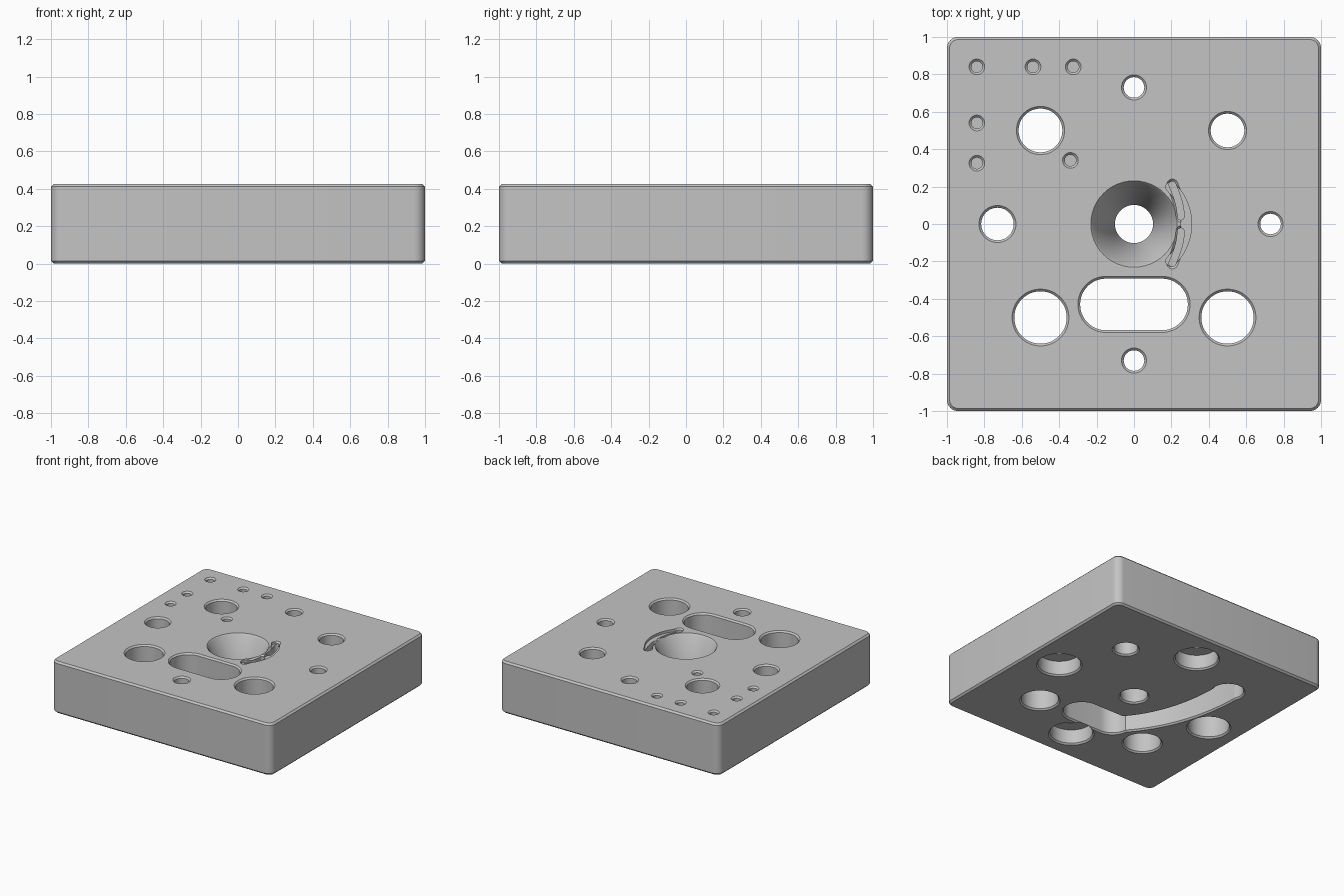
import bpy, bmesh
from math import sin, cos, pi, radians
from mathutils import Vector

old = bpy.data.objects.get("Cube")
if old:
    bpy.data.objects.remove(old, do_unlink=True)

H = 0.425      # plate height
C = 0.012      # chamfer on the holes
E = 0.01       # overshoot past the faces

steel = bpy.data.materials.new("machined grey")
steel.use_nodes = True
grey = (0.55, 0.55, 0.55, 1)
steel.diffuse_color = grey
steel.node_tree.nodes["Principled BSDF"].inputs["Base Color"].default_value = grey


def outline(path, r, n=24):
    """Outline of a path thickened by r with round ends; one point gives a circle."""
    pts = [Vector(p) for p in path]
    if len(pts) == 1:
        return [pts[0] + Vector((r * cos(pi * i / n), r * sin(pi * i / n))) for i in range(2 * n)]
    tan = [(pts[min(i + 1, len(pts) - 1)] - pts[max(i - 1, 0)]).normalized() for i in range(len(pts))]
    nor = [Vector((-t.y, t.x)) for t in tan]

    def cap(p, t, m):
        return [p + r * (t * sin(pi * i / n) + m * cos(pi * i / n)) for i in range(1, n)]

    left = [p + m * r for p, m in zip(pts, nor)]
    right = [p - m * r for p, m in zip(pts, nor)]
    return left + cap(pts[-1], tan[-1], nor[-1]) + right[::-1] + cap(pts[0], -tan[0], -nor[0])


def loft(name, rings):
    """Closed solid through rings given as (outline, z)."""
    bm = bmesh.new()
    rows = [[bm.verts.new((p.x, p.y, z)) for p in ring] for ring, z in rings]
    for a, b in zip(rows, rows[1:]):
        for i in range(len(a)):
            j = (i + 1) % len(a)
            bm.faces.new((a[i], a[j], b[j], b[i]))
    bm.faces.new(rows[0][::-1])
    bm.faces.new(rows[-1])
    bmesh.ops.recalc_face_normals(bm, faces=bm.faces[:])
    mesh = bpy.data.meshes.new(name)
    bm.to_mesh(mesh)
    bm.free()
    mesh.materials.append(steel)
    obj = bpy.data.objects.new(name, mesh)
    bpy.context.collection.objects.link(obj)
    return obj


def rounded_square(half, r, n=8):
    k = half - r
    pts = []
    for q, (sx, sy) in enumerate(((1, 1), (-1, 1), (-1, -1), (1, -1))):
        for i in range(n + 1):
            a = (q + i / n) * pi / 2
            pts.append(Vector((sx * k + r * cos(a), sy * k + r * sin(a))))
    return pts


# Plate with rounded corners and chamfered rims
full, inset = rounded_square(1, 0.06), rounded_square(0.986, 0.046)
plate = loft("base_plate", [(inset, 0), (full, 0.014), (full, H - 0.014), (inset, H)])


def cut(path, profile):
    """Subtract a thickened path whose radius follows (radius, z) steps."""
    cutter = loft("cutter", [(outline(path, r), z) for r, z in profile])
    cutter.hide_render = True
    mod = plate.modifiers.new("cut", 'BOOLEAN')
    mod.object = cutter
    mod.operation = 'DIFFERENCE'
    mod.solver = 'EXACT'
    bpy.context.view_layer.update()
    result = bpy.data.meshes.new_from_object(plate.evaluated_get(bpy.context.evaluated_depsgraph_get()))
    plate.modifiers.clear()
    plate.data = result
    bpy.data.objects.remove(cutter, do_unlink=True)


def top(r):
    return [(r, H - C), (r + C + E, H + E)]


def bottom(r):
    return [(r + C + E, -E), (r, C)]


def through(path, r):
    cut(path, bottom(r) + top(r))


def blind(path, r, depth):
    cut(path, [(r, H - depth)] + top(r))


def counterbored(p, r, bore, depth):
    cut([p], bottom(bore) + [(bore, depth), (r, depth)] + top(r))


# Plain through holes
for x, y, r in ((0.5, 0.5, 0.09), (-0.5, 0.5, 0.117), (0.5, -0.5, 0.14), (-0.5, -0.5, 0.14)):
    through([(x, y)], r)

# Holes widened from below
for p in ((0.73, 0), (0, 0.73), (0, -0.73)):
    counterbored(p, 0.055, 0.16, 0.125)
counterbored((-0.73, 0), 0.087, 0.155, 0.26)

# Long oval opening
through([(-0.15, -0.43), (0.15, -0.43)], 0.138)

# Curved channel underneath, joining the oval opening to a round hole
a, b, c = Vector((-0.5, 0.5)), Vector((-0.495, -0.095)), Vector((-0.15, -0.43))
curve = [a * (1 - t) ** 2 + b * 2 * t * (1 - t) + c * t * t for t in (i / 24 for i in range(25))]
cut(curve, bottom(0.108) + [(0.108, 0.22)])

# Central funnel
cut([(0, 0)], bottom(0.102) + [(0.102, 0.05), (0.22, H - C), (0.24, H + E)])

# Shallow arc and two short curved slots beside the funnel
arc = [(0.28 * cos(radians(d)), 0.28 * sin(radians(d))) for d in range(-45, 46, 5)]
cut(arc, [(0.028, H - 0.02), (0.028, H + E)])
for s in (1, -1):
    slot = [(0.205 + 0.045 * sin(t * pi / 2), s * (0.21 - 0.17 * t)) for t in (i / 8 for i in range(9))]
    blind(slot, 0.018, 0.1)

# Small blind holes
for p in ((-0.84, 0.84), (-0.54, 0.84), (-0.325, 0.84), (-0.84, 0.54), (-0.84, 0.325), (-0.34, 0.34)):
    blind([p], 0.03, 0.12)

# Smooth round walls, sharp rims
bpy.ops.object.select_all(action='DESELECT')
plate.select_set(True)
bpy.context.view_layer.objects.active = plate
bpy.ops.object.shade_smooth_by_angle(angle=radians(30))
